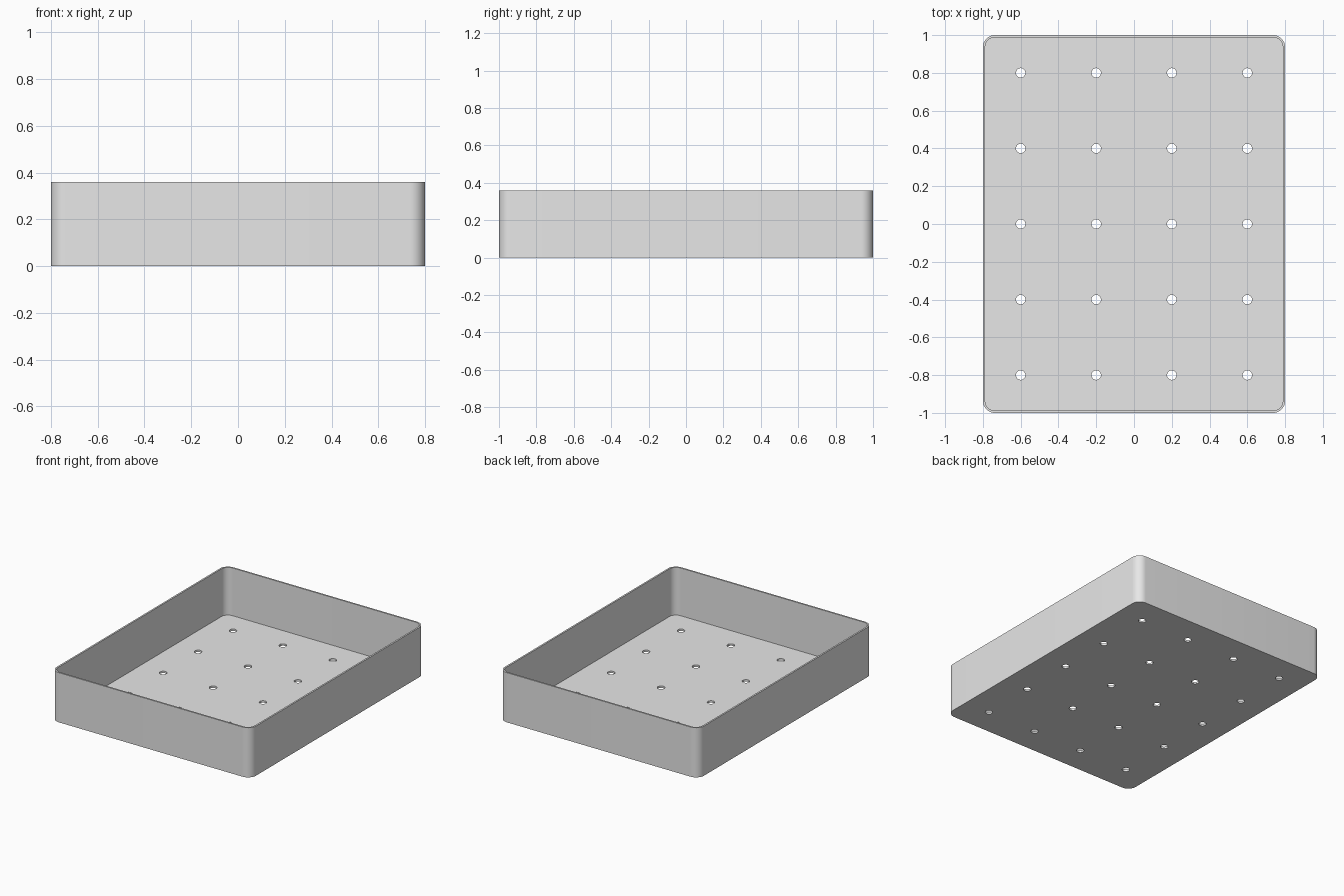
import bpy
import bmesh
from math import cos, sin, pi, radians
from mathutils import Matrix

default = bpy.data.objects.get("Cube")
if default:
    bpy.data.objects.remove(default, do_unlink=True)

WIDTH, LENGTH, HEIGHT = 1.6, 2.0, 0.36
WALL, FLOOR = 0.012, 0.014
CORNER, HOLE = 0.064, 0.025
SPACING = 0.4

grey = bpy.data.materials.new("light grey plastic")
grey.use_nodes = True
grey.diffuse_color = (0.8, 0.8, 0.8, 1)
grey.node_tree.nodes["Principled BSDF"].inputs["Base Color"].default_value = grey.diffuse_color


def make_object(name, bm):
    bmesh.ops.recalc_face_normals(bm, faces=bm.faces)
    mesh = bpy.data.meshes.new(name)
    bm.to_mesh(mesh)
    bm.free()
    mesh.materials.append(grey)
    obj = bpy.data.objects.new(name, mesh)
    bpy.context.collection.objects.link(obj)
    return obj


def rounded_block(name, width, length, radius, bottom, top, steps=12):
    """Extrude a rectangle with rounded corners."""
    bm = bmesh.new()
    outline = []
    for quarter, (sx, sy) in enumerate([(1, 1), (-1, 1), (-1, -1), (1, -1)]):
        for i in range(steps + 1):
            a = (quarter + i / steps) * pi / 2
            outline.append(bm.verts.new((sx * (width / 2 - radius) + radius * cos(a),
                                         sy * (length / 2 - radius) + radius * sin(a),
                                         bottom)))
    face = bm.faces.new(outline)
    raised = bmesh.ops.extrude_face_region(bm, geom=[face])["geom"]
    bmesh.ops.translate(bm, vec=(0, 0, top - bottom),
                        verts=[v for v in raised if isinstance(v, bmesh.types.BMVert)])
    return make_object(name, bm)


# Outer shell and the cavity that hollows it
tray = rounded_block("tray", WIDTH, LENGTH, CORNER, 0, HEIGHT)
cavity = rounded_block("cavity_cutter", WIDTH - 2 * WALL, LENGTH - 2 * WALL,
                       CORNER - WALL, FLOOR, HEIGHT + 0.1)

# Grid of drainage holes through the floor
bm = bmesh.new()
for column in range(4):
    for row in range(5):
        bmesh.ops.create_cone(bm, cap_ends=True, segments=32, radius1=HOLE, radius2=HOLE,
                              depth=0.2, matrix=Matrix.Translation(
                                  ((column - 1.5) * SPACING, (row - 2) * SPACING, 0)))
drills = make_object("drainage_hole_cutter", bm)

# Cut, bake the result and discard the cutters
for cutter in (cavity, drills):
    cutter.hide_render = True
    cut = tray.modifiers.new(cutter.name, "BOOLEAN")
    cut.operation = "DIFFERENCE"
    cut.solver = "EXACT"
    cut.object = cutter

bpy.ops.object.select_all(action="DESELECT")
tray.select_set(True)
bpy.context.view_layer.objects.active = tray
for modifier in list(tray.modifiers):
    bpy.ops.object.modifier_apply(modifier=modifier.name)
for cutter in (cavity, drills):
    bpy.data.objects.remove(cutter, do_unlink=True)

bpy.ops.object.shade_smooth_by_angle(angle=radians(30))
